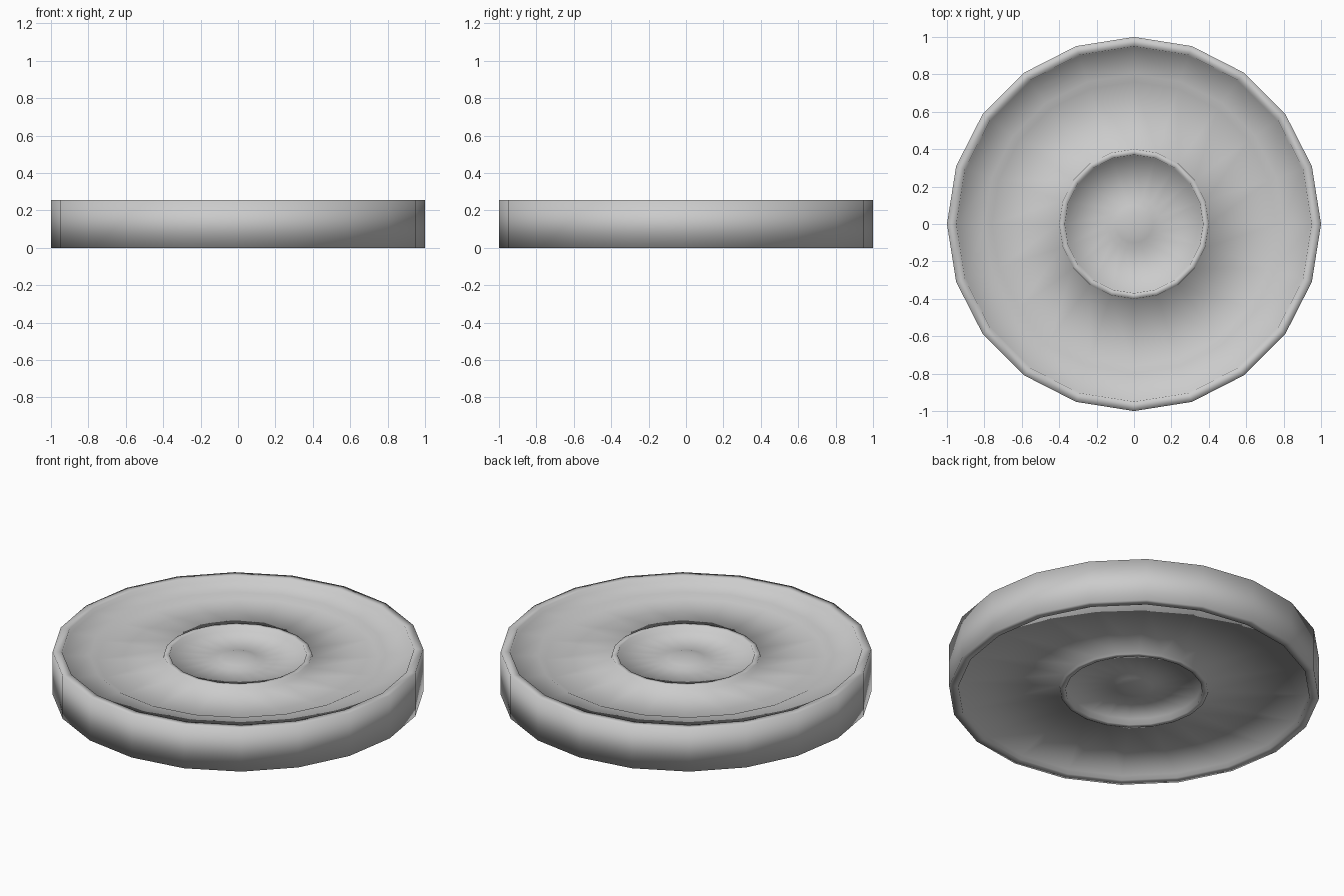
import bpy, math

if "Cube" in bpy.data.objects:
    bpy.data.objects.remove(bpy.data.objects["Cube"])

SIDES = 20

# half profile (radius, z): top centre outwards, then underside back to centre
profile = [
    (0, 0.222), (0.05, 0.220), (0.10, 0.212), (0.14, 0.200),   # centre dome
    (0.365, 0.200), (0.37, 0.232), (0.40, 0.232), (0.405, 0.208),  # hub lip
    (0.76, 0.208), (0.80, 0.230),                              # stepped face
    (0.945, 0.230), (0.95, 0.255), (1.0, 0.255),               # outer rim
    (1.0, 0.0), (0.95, 0.0), (0.945, 0.025),                   # underside rim
    (0.405, 0.025), (0.40, 0.010), (0.37, 0.010), (0.365, 0.045),
    (0.14, 0.045), (0.10, 0.033), (0.05, 0.025), (0, 0.023),
]


def lathe(name, points, sides):
    """Revolve a half profile around z, with single poles at radius 0."""
    verts, faces, rings = [], [], []
    for r, z in points:
        start = len(verts)
        if r == 0:
            verts.append((0, 0, z))
            rings.append([start] * sides)
        else:
            for i in range(sides):
                a = 2 * math.pi * i / sides
                verts.append((r * math.cos(a), r * math.sin(a), z))
            rings.append(list(range(start, start + sides)))
    for a, b in zip(rings, rings[1:]):
        for i in range(sides):
            j = (i + 1) % sides
            faces.append(list(dict.fromkeys((a[i], b[i], b[j], a[j]))))
    mesh = bpy.data.meshes.new(name)
    mesh.from_pydata(verts, [], faces)
    ob = bpy.data.objects.new(name, mesh)
    bpy.context.collection.objects.link(ob)
    mesh.shade_smooth()
    return ob


# round plate with raised rims on both faces
lathe("disc", profile, SIDES)
